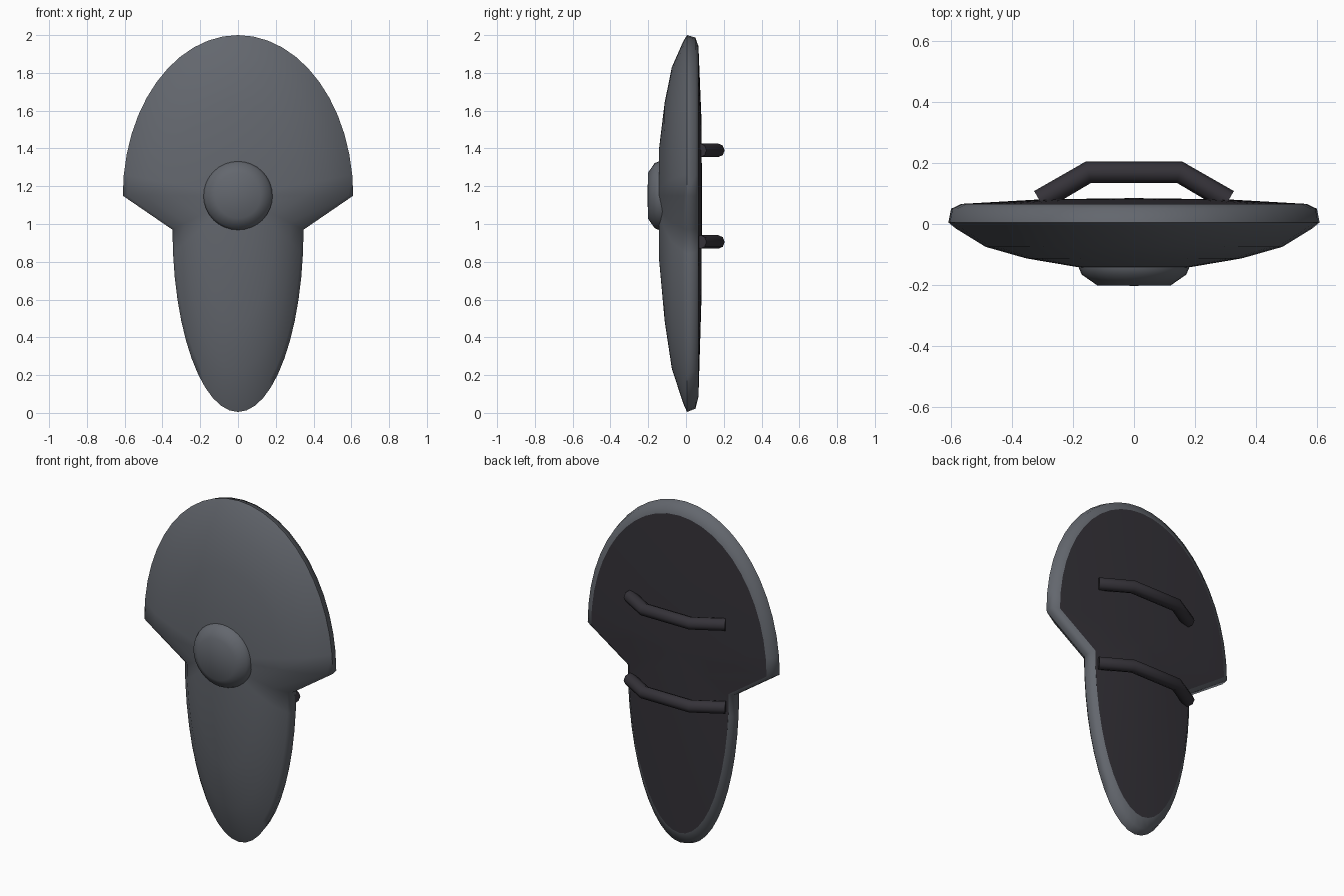
import bpy, bmesh
from math import sin, cos, pi, radians

cube = bpy.data.objects.get("Cube")
if cube:
    bpy.data.objects.remove(cube, do_unlink=True)


def material(name, rgb):
    m = bpy.data.materials.new(name)
    m.use_nodes = True
    m.diffuse_color = (*rgb, 1)
    m.node_tree.nodes["Principled BSDF"].inputs["Base Color"].default_value = (*rgb, 1)
    return m


steel = material("steel_grey", (0.125, 0.135, 0.155))
leather = material("dark_leather", (0.035, 0.032, 0.040))
MID = 1.15  # height of the boss and of the widest point


def smooth(obj, angle):
    bpy.ops.object.select_all(action="DESELECT")
    obj.select_set(True)
    bpy.context.view_layer.objects.active = obj
    bpy.ops.object.shade_smooth_by_angle(angle=radians(angle))


def lathe(name, outline, rings, mats, back_from=None, angle=60):
    """Scale the outline through (scale, y) rings; zero scale is a pole."""
    bm = bmesh.new()
    loops = []
    for s, y in rings:
        if s == 0:
            loops.append([bm.verts.new((0, y, MID))] * len(outline))
        else:
            loops.append([bm.verts.new((x * s, y, MID + z * s)) for x, z in outline])
    n = len(outline)
    for k in range(len(rings) - 1):
        a, b = loops[k], loops[k + 1]
        for i in range(n):
            j = (i + 1) % n
            corners = list(dict.fromkeys((a[i], a[j], b[j], b[i])))
            face = bm.faces.new(corners)
            if back_from is not None and k >= back_from:
                face.material_index = 1
    bmesh.ops.recalc_face_normals(bm, faces=bm.faces)
    # keep a crisp border between the two colours
    for e in bm.edges:
        if len({f.material_index for f in e.link_faces}) > 1:
            e.smooth = False
    mesh = bpy.data.meshes.new(name)
    bm.to_mesh(mesh)
    bm.free()
    obj = bpy.data.objects.new(name, mesh)
    bpy.context.collection.objects.link(obj)
    for m in mats:
        mesh.materials.append(m)
    smooth(obj, angle)
    return obj


# Shield outline: wide half ellipse above, narrow half ellipse below
N = 24
upper = [(0.61 * cos(pi * i / N), 0.85 * sin(pi * i / N)) for i in range(N + 1)]
lower = [(-0.347 * cos(pi * i / N), -0.18 - 0.965 * sin(pi * i / N)) for i in range(N + 1)]
lathe("shield_body", upper + lower,
      [(0, -0.146), (0.3, -0.142), (0.58, -0.113), (0.8, -0.075), (0.96, -0.015),
       (1, 0.005), (0.985, 0.05), (0.93, 0.066), (0.5, 0.081), (0, 0.085)],
      [steel, leather], back_from=7)

# Round boss on the front
circle = [(cos(2 * pi * i / 32), sin(2 * pi * i / 32)) for i in range(32)]
lathe("front_boss", circle,
      [(0, -0.203), (0.12, -0.202), (0.172, -0.166), (0.183, -0.14), (0.183, -0.06), (0, -0.06)],
      [steel])


# Arm straps on the back
def strap(name, z):
    curve = bpy.data.curves.new(name, "CURVE")
    curve.dimensions = "3D"
    curve.bevel_depth = 0.036
    curve.bevel_resolution = 2
    curve.use_fill_caps = True
    path = [(-0.31, 0.077), (-0.15, 0.17), (0.15, 0.17), (0.31, 0.077)]
    spline = curve.splines.new("POLY")
    spline.points.add(len(path) - 1)
    for p, (x, y) in zip(spline.points, path):
        p.co = (x, y, z, 1)
    curve.materials.append(leather)
    obj = bpy.data.objects.new(name, curve)
    bpy.context.collection.objects.link(obj)
    bpy.ops.object.select_all(action="DESELECT")
    obj.select_set(True)
    bpy.context.view_layer.objects.active = obj
    bpy.ops.object.convert(target="MESH")
    smooth(bpy.context.view_layer.objects.active, 50)


strap("upper_strap", 1.39)
strap("lower_strap", 0.905)
